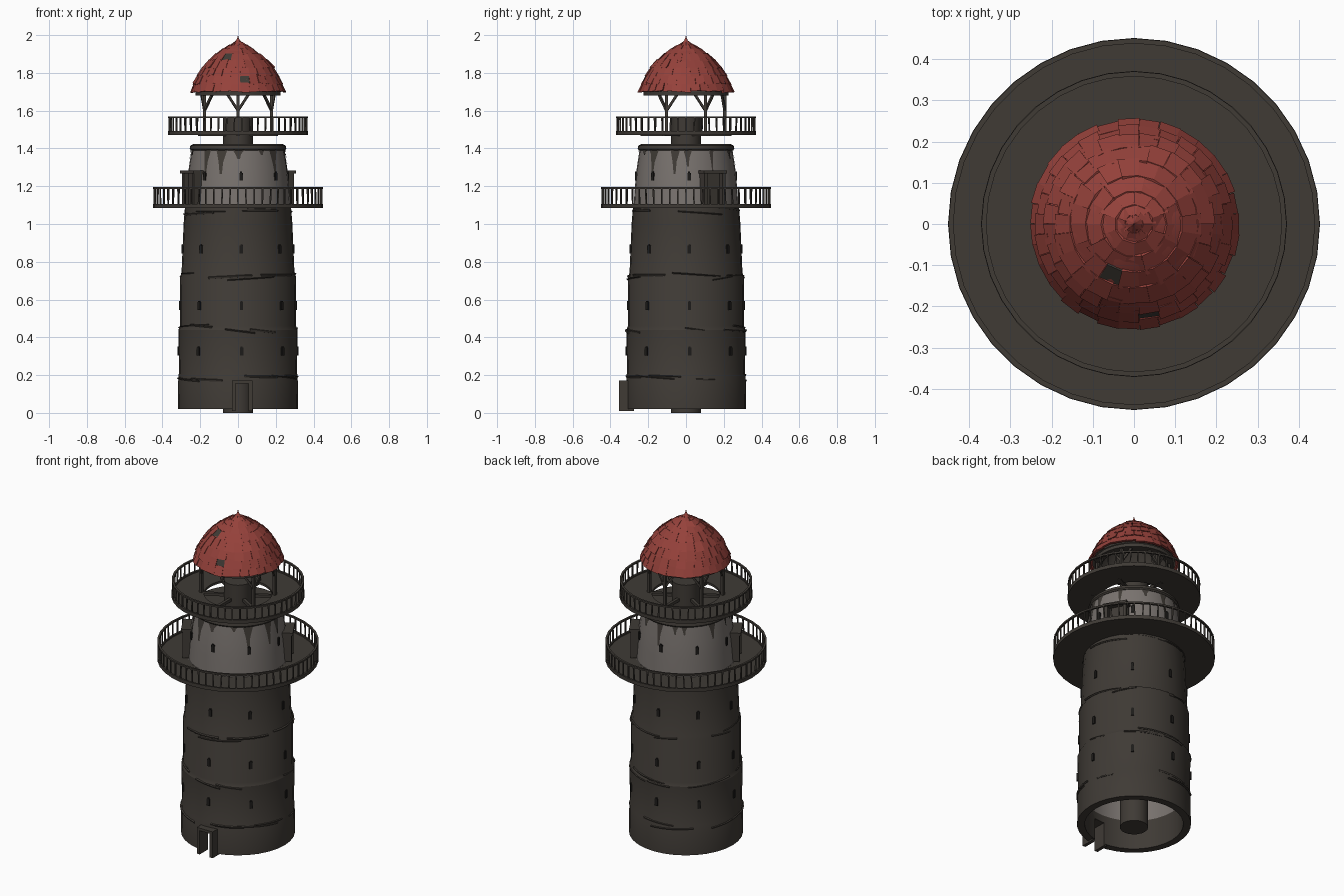
import bpy, bmesh, math, random
from mathutils import Matrix, Vector

random.seed(4)
TAU = 2 * math.pi
if "Cube" in bpy.data.objects:
    bpy.data.objects.remove(bpy.data.objects["Cube"])


def material(name, rgb):
    m = bpy.data.materials.new(name)
    m.use_nodes = True
    m.diffuse_color = (*rgb, 1)
    m.node_tree.nodes["Principled BSDF"].inputs["Base Color"].default_value = (*rgb, 1)
    return m


STONE = material("dark stone", (0.05, 0.043, 0.036))
PLASTER = material("grey plaster", (0.19, 0.17, 0.157))
ROOF = material("red shingle", (0.3, 0.053, 0.043))
BLACK = material("window black", (0.012, 0.011, 0.01))


def finish(name, bm, *mats):
    bmesh.ops.recalc_face_normals(bm, faces=bm.faces)
    me = bpy.data.meshes.new(name)
    bm.to_mesh(me)
    bm.free()
    ob = bpy.data.objects.new(name, me)
    bpy.context.collection.objects.link(ob)
    for m in mats:
        me.materials.append(m)
    return ob


def smooth(ob):
    bpy.ops.object.select_all(action="DESELECT")
    ob.select_set(True)
    bpy.context.view_layer.objects.active = ob
    bpy.ops.object.shade_smooth_by_angle(angle=math.radians(25))


def sweep(bm, section, a0=0.0, a1=TAU, seg=32, closed=True, tilt=0.0):
    """Turn an (r, z) section about the z axis, whole or in part."""
    full = a1 - a0 > TAU - 0.001
    rows = []
    for i in range(seg if full else seg + 1):
        a = a0 + (a1 - a0) * i / seg
        dz = tilt * (i / seg - 0.5)
        rows.append([bm.verts.new((r * math.cos(a), r * math.sin(a), z + dz)) for r, z in section])
    n = len(section)
    for i in range(seg):
        p, q = rows[i], rows[(i + 1) % len(rows)]
        for j in range(n if closed else n - 1):
            k = (j + 1) % n
            bm.faces.new((p[j], q[j], q[k], p[k]))
    if closed and not full:
        bm.faces.new(rows[0])
        bm.faces.new(rows[-1])


def ring(r0, r1, z0, z1):
    return [(r0, z0), (r1, z0), (r1, z1), (r0, z1)]


def turned(name, section, mat, seg=32, closed=True):
    bm = bmesh.new()
    sweep(bm, section, seg=seg, closed=closed)
    ob = finish(name, bm, mat)
    smooth(ob)
    return ob


def polar(a, r, z):
    return Matrix.Rotation(a, 4, "Z") @ Matrix.Translation((r, 0, z))


def box(bm, m, size):
    bmesh.ops.create_cube(bm, size=1, matrix=m @ Matrix.Diagonal((*size, 1)))


def beam(bm, p, q, w):
    p, q = Vector(p), Vector(q)
    d = q - p
    m = Matrix.Translation((p + q) / 2) @ d.to_track_quat("Z", "X").to_matrix().to_4x4()
    box(bm, m, (w, w, d.length))


def radius_at(profile, z):
    for (r0, z0), (r1, z1) in zip(profile, profile[1:]):
        if z0 <= z <= z1:
            return r0 + (r1 - r0) * (z - z0) / (z1 - z0)
    return profile[-1][0]


# Tower shell, open below, pale inside above the plinth
OUTER = [(0.318, 0.02), (0.316, 0.2), (0.312, 0.21), (0.316, 0.44), (0.307, 0.46),
         (0.308, 0.72), (0.299, 0.74), (0.288, 1.0), (0.28, 1.1)]
bm = bmesh.new()
sweep(bm, OUTER + [(0.25, 1.1), (0.275, 0.2), (0.275, 0.02)])
for f in bm.faces:
    c = f.calc_center_median()
    f.material_index = int(c.z > 0.2 and c.xy.length < 0.27)
tower = finish("tower", bm, STONE, PLASTER)
bm = bmesh.new()
box(bm, Matrix.Translation((0.022, -0.3, 0.07)), (0.07, 0.2, 0.17))
cutter = finish("doorway_cutter", bm)
cutter.hide_render = True
cutter.hide_viewport = True
cut = tower.modifiers.new("doorway", "BOOLEAN")
cut.object, cut.operation, cut.solver = cutter, "DIFFERENCE", "EXACT"
smooth(tower)

# Door frame at the front
bm = bmesh.new()
for x in (-0.022, 0.066):
    box(bm, Matrix.Translation((x, -0.315, 0.09)), (0.02, 0.08, 0.16))
box(bm, Matrix.Translation((0.022, -0.315, 0.164)), (0.108, 0.08, 0.016))
finish("door_frame", bm, STONE)

# Broken stone courses around the tower
bm = bmesh.new()
for z in (0.195, 0.45, 0.73, 1.07):
    for k in range(9):
        a = TAU * (k + random.random()) / 9
        zz = z + random.uniform(-0.02, 0.015)
        r = radius_at(OUTER, zz)
        h = random.uniform(0.004, 0.01)
        out = random.uniform(0.004, 0.008)
        sec = [(r - 0.02, zz - h), (r + out * 0.4, zz - h), (r + out, zz), (r - 0.02, zz + h)]
        sweep(bm, sec, a, a + random.uniform(0.3, 0.9), 6, True, random.uniform(-0.02, 0.02))
finish("stone_courses", bm, STONE)

# Upper plastered stage, its cap and the inner column
UPPER = [(0.278, 1.09), (0.27, 1.2), (0.26, 1.3), (0.245, 1.4)]
turned("upper_wall", UPPER + [(0.225, 1.4), (0.25, 1.09)], PLASTER)
turned("tower_cap", [(0.078, 1.395), (0.25, 1.39), (0.256, 1.398), (0.252, 1.415),
                     (0.235, 1.424), (0.078, 1.424)], STONE)
turned("central_column", [(0.001, 0.0), (0.079, 0.0), (0.079, 1.57), (0.001, 1.57)], STONE, 20)

# Dark stains running down the plaster
bm = bmesh.new()
for k in range(15):
    a = TAU * (k + random.random() * 0.8) / 15
    n = random.choice((0.03, 0.05, 0.09, 0.13))
    w = random.uniform(0.012, 0.035)
    top, low = 1.395, 1.395 - n
    rt, rl = radius_at(UPPER, top) + 0.004, radius_at(UPPER, low) + 0.004
    pts = [(-w, rt, top), (w, rt, top), (w * 0.35, (rt + rl) / 2, (top + low) / 2),
           (w * 0.2, rl, low), (-w * 0.2, rl, low), (-w * 0.5, (rt + rl) / 2, (top + low) / 2)]
    vs = [bm.verts.new((r * math.cos(a + t / r), r * math.sin(a + t / r), z)) for t, r, z in pts]
    bm.faces.new(vs)
finish("wall_stains", bm, STONE)

# Slit windows, eight to a storey
bm = bmesh.new()
for z, prof in ((0.325, OUTER), (0.565, OUTER), (0.865, OUTER), (1.25, UPPER)):
    for k in range(8):
        m = polar(TAU * k / 8 + 0.06, radius_at(prof, z) + 0.001, z)
        box(bm, m, (0.009, 0.018, 0.042))
        box(bm, m @ Matrix.Translation((0, 0, 0.022)), (0.009, 0.01, 0.01))
finish("slit_windows", bm, BLACK)

# Two doors onto the lower gallery
bm = bmesh.new()
for a in (math.radians(30), math.radians(210)):
    for t in (-0.055, 0.055):
        box(bm, polar(a, 0.275, 1.19) @ Matrix.Translation((0, t, 0)), (0.06, 0.018, 0.17))
    box(bm, polar(a, 0.278, 1.275), (0.07, 0.14, 0.016))
    box(bm, polar(a, 0.267, 1.185), (0.02, 0.1, 0.17))
finish("gallery_doors", bm, STONE)


# Galleries: deck, rails and slightly crooked balusters
def gallery(name, inner, r, z, height, count):
    turned(name + "_deck", ring(inner, r, z, z + 0.014), STONE, 36)
    turned(name + "_rail", ring(r - 0.012, r, z + height - 0.01, z + height), STONE, 36)
    turned(name + "_foot_rail", ring(r - 0.01, r + 0.001, z, z + 0.022), STONE, 36)
    bm = bmesh.new()
    for k in range(count):
        a = TAU * k / count
        b = a + random.uniform(-0.012, 0.012)
        q = r - 0.006
        beam(bm, (q * math.cos(a), q * math.sin(a), z + 0.01),
             (q * math.cos(b), q * math.sin(b), z + height - 0.004), 0.007)
    finish(name + "_balusters", bm, STONE)


gallery("lower_gallery", 0.26, 0.45, 1.085, 0.11, 64)
gallery("upper_gallery", 0.19, 0.37, 1.47, 0.1, 54)

# Spokes under the upper deck, lantern posts and their braces
bm = bmesh.new()
for k in range(6):
    a = TAU * k / 6 + TAU / 12
    m = polar(a, 0, 0)
    beam(bm, m @ Vector((0.07, 0, 1.475)), m @ Vector((0.24, 0, 1.475)), 0.018)
    if k == 4:
        continue
    beam(bm, m @ Vector((0.205, 0, 1.47)), m @ Vector((0.205, 0, 1.69)), 0.017)
    for s in (-1, 1):
        beam(bm, m @ Vector((0.205, 0, 1.6)), m @ Vector((0.19, 0.055 * s, 1.685)), 0.012)
finish("lantern_posts", bm, STONE)
turned("roof_ring", ring(0.18, 0.225, 1.68, 1.7), STONE)

# Domed roof: lining, red skin and overlapping shingle courses
DOME = [(0.244, 1.705), (0.222, 1.765), (0.192, 1.82), (0.15, 1.87), (0.1, 1.912),
        (0.05, 1.943), (0.012, 1.962)]
turned("roof_lining", [(r - 0.012, z - 0.006) for r, z in DOME], STONE, closed=False)
turned("roof_skin", DOME, ROOF, closed=False)

bm = bmesh.new()
COURSES = 9
z0, z1 = DOME[0][1], DOME[-1][1]
levels = [z0 + (z1 - z0) * math.sin(i / COURSES * math.pi / 2) ** 1.05 for i in range(COURSES + 1)]
holes = {(4, -1.87), (1, -1.48)}
for i in range(COURSES):
    low, top = levels[i], levels[i + 1]
    rl, rt = radius_at(DOME, low), radius_at(DOME, top)
    count = max(9, int(rl * 130))
    for k in range(count):
        a = TAU * (k + 0.5 * (i % 2)) / count
        half = TAU / count * random.uniform(0.47, 0.53)
        diff = [abs((a - h + math.pi) % TAU - math.pi) for c, h in holes if c == i]
        hole = bool(diff) and min(diff) < TAU / count * 0.5
        lift = random.uniform(0.007, 0.014)
        drop = random.uniform(0.0, 0.009)
        if hole:
            lift, drop = 0.002, 0.0
        sec = [(rl - 0.004, low - drop), (rl + lift, low - drop),
               (rt + 0.003, top + 0.003), (rt - 0.004, top)]
        start = len(bm.faces)
        sweep(bm, sec, a - half, a + half, 1, True, random.uniform(-0.006, 0.006))
        bm.faces.ensure_lookup_table()
        for f in bm.faces[start:]:
            f.material_index = int(hole)
finish("roof_shingles", bm, ROOF, STONE)

# Finial
turned("finial", [(0.028, 1.955), (0.01, 1.972), (0.004, 1.985), (0.0005, 2.0)], ROOF, 10, False)
